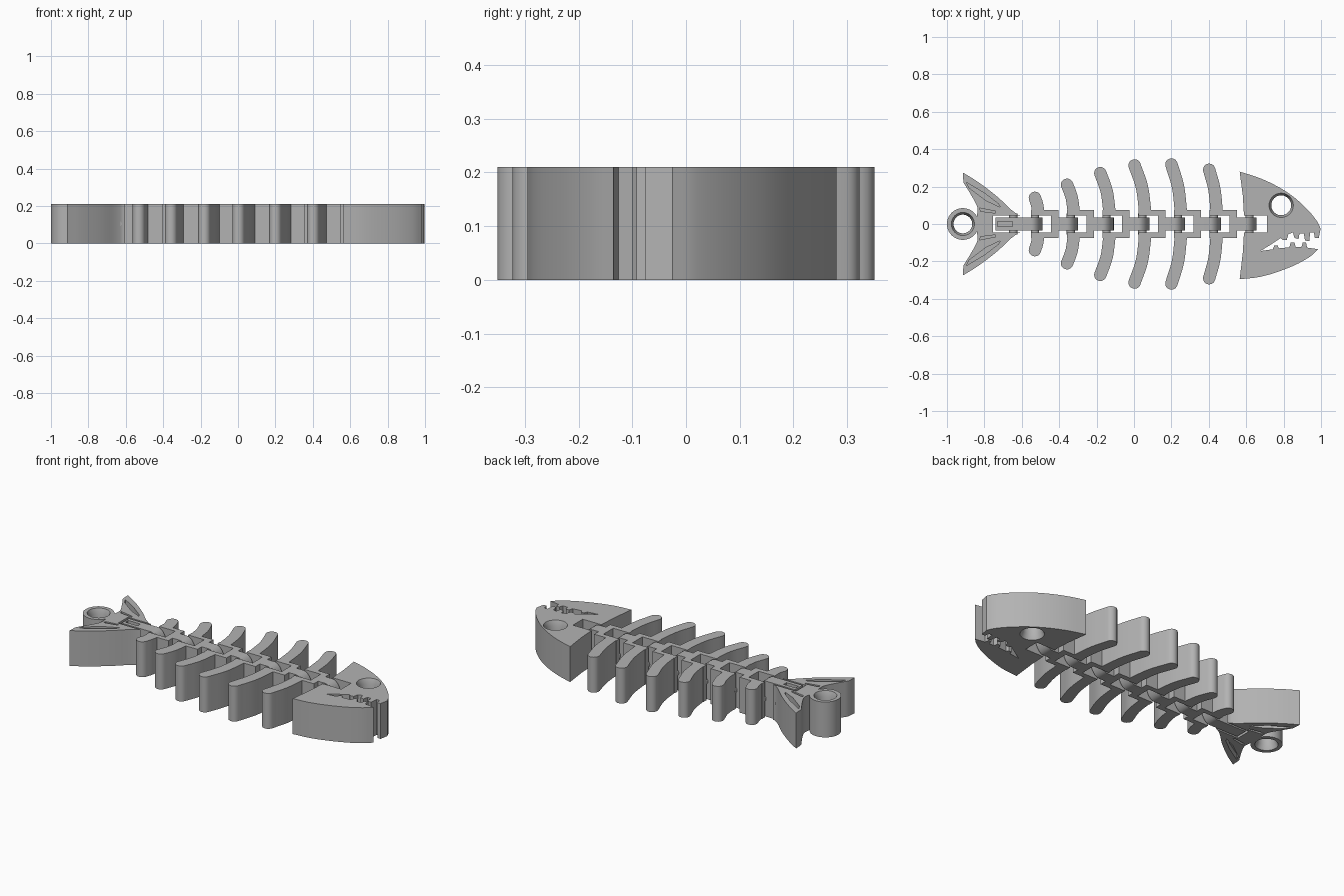
import bpy, bmesh, math
from mathutils import Vector

if "Cube" in bpy.data.objects:
    bpy.data.objects.remove(bpy.data.objects["Cube"])

H = 0.21          # overall thickness
GAP, BAR = 0.046, 0.035   # pocket and bar half widths
STEP = 0.191      # link spacing

grey = bpy.data.materials.new("bone grey")
grey.diffuse_color = (0.45, 0.45, 0.45, 1)
grey.use_nodes = True
grey.node_tree.nodes["Principled BSDF"].inputs["Base Color"].default_value = grey.diffuse_color


def finish(name, bm):
    bmesh.ops.recalc_face_normals(bm, faces=bm.faces)
    me = bpy.data.meshes.new(name)
    bm.to_mesh(me)
    bm.free()
    ob = bpy.data.objects.new(name, me)
    bpy.context.collection.objects.link(ob)
    me.materials.append(grey)
    smooth(ob)
    return ob


def select(ob):
    bpy.ops.object.select_all(action='DESELECT')
    ob.select_set(True)
    bpy.context.view_layer.objects.active = ob


def smooth(ob):
    select(ob)
    bpy.ops.object.shade_smooth_by_angle(angle=math.radians(30))


def prism(name, pts, lo=0.0, hi=H, along_y=False):
    """Extrude a flat outline along z, or an x-z outline along y."""
    bm = bmesh.new()
    put = (lambda p, t: (p[0], t, p[1])) if along_y else (lambda p, t: (p[0], p[1], t))
    a = [bm.verts.new(put(p, lo)) for p in pts]
    b = [bm.verts.new(put(p, hi)) for p in pts]
    bm.faces.new(a)
    bm.faces.new(b)
    n = len(pts)
    for i in range(n):
        j = (i + 1) % n
        bm.faces.new((a[i], a[j], b[j], b[i]))
    return finish(name, bm)


def lathe(name, c, prof, n=40):
    """Solid of revolution about a vertical axis at c; prof = (radius, z)."""
    bm = bmesh.new()
    rings = [[bm.verts.new((c[0] + r * math.cos(2 * math.pi * k / n),
                            c[1] + r * math.sin(2 * math.pi * k / n), z))
              for k in range(n)] for r, z in prof]
    bm.faces.new(rings[0])
    bm.faces.new(rings[-1])
    for a, b in zip(rings, rings[1:]):
        for k in range(n):
            bm.faces.new((a[k], a[k - 1], b[k - 1], b[k]))
    return finish(name, bm)


def cut(ob, cutter):
    m = ob.modifiers.new("cut", 'BOOLEAN')
    m.operation, m.solver, m.object = 'DIFFERENCE', 'EXACT', cutter
    select(ob)
    bpy.ops.object.modifier_apply(modifier=m.name)
    bpy.data.objects.remove(cutter)
    smooth(ob)


def curve(pts, sub=4):
    """Smooth curve through the points."""
    p = [Vector(q) for q in pts]
    p = [2 * p[0] - p[1]] + p + [2 * p[-1] - p[-2]]
    out = []
    for i in range(1, len(p) - 2):
        a, b, c, d = p[i - 1:i + 3]
        for s in range(sub):
            t = s / sub
            out.append(0.5 * (2 * b + (c - a) * t + (2 * a - 5 * b + 4 * c - d) * t * t
                              + (3 * b - a - 3 * c + d) * t ** 3))
    return [tuple(q) for q in out + [p[-2]]]


def flip(pts):
    return [(x, -y) for x, y in reversed(pts)]


def bar(name, x0, x1):
    """Spine bar with a rounded nose at x1."""
    r = 0.06
    nose = [(x1 - r + r * math.cos(t), H / 2 + H / 2 * math.sin(t))
            for t in [math.pi * (k / 16 - 0.5) for k in range(17)]]
    return prism(name, [(x0, 0)] + nose + [(x0, H)], -BAR, BAR, True)


def pin(name, x):
    r = 0.022
    pts = [(x + r * math.cos(k * math.pi / 8), H / 2 + r * math.sin(k * math.pi / 8))
           for k in range(16)]
    return prism(name, pts, -GAP - 0.01, GAP + 0.01, True)


def hole_cutter(c, r):
    return lathe("hole_cutter", c, [(r + 0.015, -0.01), (r + 0.012, 0), (r, 0.03),
                                    (r, H - 0.03), (r + 0.012, H), (r + 0.015, H + 0.01)])


# Head: curved brow, toothed mouth, curved jaw, pocket at the back
brow = curve([(0.565, 0.28), (0.66, 0.25), (0.75, 0.21), (0.84, 0.155),
              (0.92, 0.085), (0.975, 0.02), (0.998, -0.025)])
upper_teeth = [(0.988, -0.075), (0.967, -0.075), (0.962, -0.045), (0.942, -0.045),
               (0.937, -0.092), (0.914, -0.088), (0.908, -0.052), (0.885, -0.05),
               (0.88, -0.08), (0.858, -0.075), (0.85, -0.045), (0.825, -0.055),
               (0.817, -0.085), (0.795, -0.085), (0.785, -0.075), (0.74, -0.105)]
lower_teeth = [(0.675, -0.145), (0.742, -0.135), (0.75, -0.115), (0.768, -0.115),
               (0.775, -0.13), (0.83, -0.125), (0.838, -0.1), (0.858, -0.1),
               (0.865, -0.124), (0.895, -0.124), (0.902, -0.1), (0.92, -0.1), (0.925, -0.126)]
jaw = curve([(0.985, -0.135), (0.94, -0.175), (0.86, -0.22), (0.75, -0.262),
             (0.66, -0.285), (0.565, -0.295)])
pocket = [(0.582, -0.15), (0.588, -GAP), (0.71, -GAP), (0.71, GAP), (0.588, GAP), (0.582, 0.15)]
head = prism("head", brow + upper_teeth + lower_teeth + jaw + pocket)
cut(head, hole_cutter((0.787, 0.1), 0.053))
pin("head_pin", 0.617)

# Vertebrae: open frame, bar to the next link, hinge pin, and a rib each side
tips = [(-0.53, 0.14), (-0.358, 0.21), (-0.18, 0.272), (0.003, 0.313), (0.2, 0.318), (0.402, 0.29)]
for i, (tx, ty) in enumerate(tips):
    R = -0.405 + STEP * i
    L, w = R - 0.145, 0.075
    prism(f"spine_frame_{i}", [(L, w), (L, GAP), (R - 0.04, GAP), (R - 0.04, -GAP),
                               (L, -GAP), (L, -w), (R, -w), (R, w)])
    bar(f"spine_bar_{i}", R - 0.01, R + 0.106)
    pin(f"hinge_pin_{i}", R - 0.124)
    bx, by, hw = R - 0.107, 0.055, 0.033
    path = [Vector(p) for p in curve([(bx, by), (bx + (tx - bx) * 0.32, by + (ty - by) * 0.55),
                                      (tx, ty)], 6)]
    left, right = [], []
    for k, p in enumerate(path):
        d = (path[min(k + 1, len(path) - 1)] - path[max(k - 1, 0)]).normalized()
        n = Vector((-d.y, d.x)) * hw
        left.append(tuple(p + n))
        right.append(tuple(p - n))
    cap = [tuple(path[-1] - n * math.cos(t) + d * hw * math.sin(t))
           for t in [math.pi * k / 10 for k in range(1, 10)]]
    rib = right + cap + left[::-1]
    rib = [(x, max(y, GAP)) for x, y in rib]
    prism(f"rib_back_{i}", rib)
    prism(f"rib_front_{i}", flip(rib))

# Tail: forked fin with a pocket, grooves on both faces, and a ring
outer = curve([(-0.915, 0.275), (-0.83, 0.222), (-0.73, 0.145), (-0.655, 0.075), (-0.605, 0.04)])
outer[-1] = (-0.605, GAP)
inner = curve([(-0.84, 0.04), (-0.838, 0.09), (-0.868, 0.15), (-0.912, 0.222)])
half = inner + outer
tail = prism("tail_fin", half + [(-0.755, GAP), (-0.755, -GAP)] + flip(half))
grooves = [[(-0.895, 0.222), (-0.88, 0.192), (-0.79, 0.125), (-0.715, 0.09), (-0.725, 0.108), (-0.8, 0.165)],
           [(-0.825, 0.085), (-0.82, 0.068), (-0.74, 0.058), (-0.74, 0.068)]]
for g in grooves:
    for pts in (g, flip(g)):
        for lo, hi in ((-0.01, 0.035), (H - 0.035, H + 0.01)):
            cut(tail, prism("groove_cutter", pts, lo, hi))
ring = lathe("tail_ring", (-0.915, 0), [(0.085, 0), (0.085, H)])
cut(ring, hole_cutter((-0.915, 0), 0.05))

# Tail link: loose bar with a shallow slot, hinged in the tail pocket
link = bar("tail_link", -0.74, -0.405 - 0.085)
cut(link, prism("slot_cutter", [(-0.73, -0.013), (-0.65, -0.013), (-0.65, 0.013), (-0.73, 0.013)],
                H - 0.03, H + 0.01))
pin("tail_pin", -0.645)
